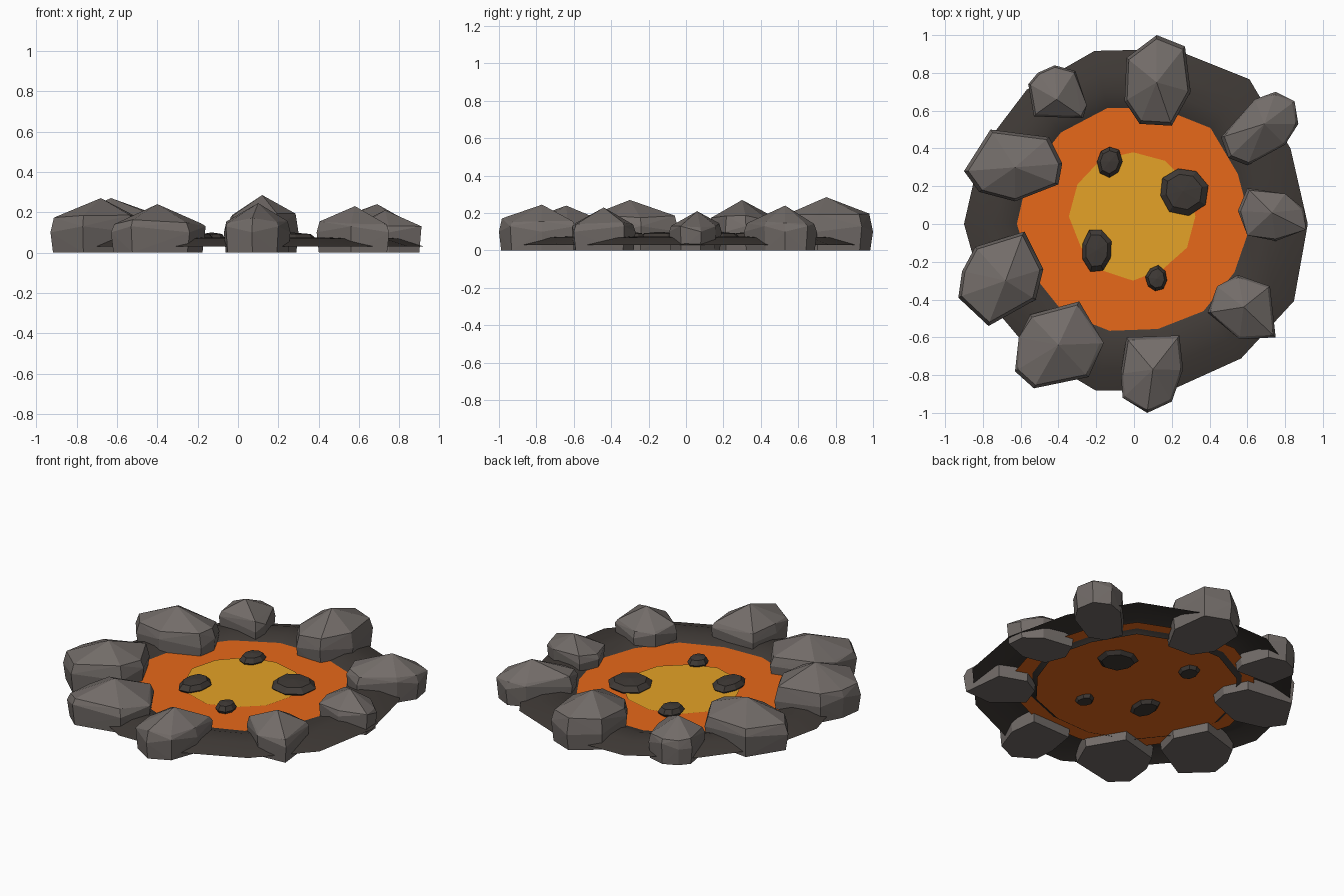
import bpy, bmesh, random
from math import sin, cos, tau
from mathutils import Vector

if "Cube" in bpy.data.objects:
    bpy.data.objects.remove(bpy.data.objects["Cube"])

random.seed(4)


def material(name, rgb):
    m = bpy.data.materials.new(name)
    m.diffuse_color = (*rgb, 1)
    m.use_nodes = True
    m.node_tree.nodes["Principled BSDF"].inputs["Base Color"].default_value = m.diffuse_color
    return m


ROCK = material("grey_rock", (0.17, 0.15, 0.14))
CRUST = material("dark_crust", (0.05, 0.042, 0.037))
LAVA = material("orange_lava", (0.8, 0.14, 0.01))
HOT = material("yellow_lava", (0.78, 0.36, 0.02))


def finish(name, bm, mat, smooth=False):
    bmesh.ops.recalc_face_normals(bm, faces=bm.faces)
    me = bpy.data.meshes.new(name)
    bm.to_mesh(me)
    bm.free()
    for p in me.polygons:
        p.use_smooth = smooth
    ob = bpy.data.objects.new(name, me)
    bpy.context.collection.objects.link(ob)
    me.materials.append(mat)
    return ob


def hull(name, points, mat):
    bm = bmesh.new()
    for p in points:
        bm.verts.new(p)
    res = bmesh.ops.convex_hull(bm, input=bm.verts)
    inside = {v for v in res["geom_interior"] if isinstance(v, bmesh.types.BMVert)}
    bmesh.ops.delete(bm, geom=list(inside), context='VERTS')
    finish(name, bm, mat)


def boulder(name, outline, apex, height):
    # steep sides, a sloping shoulder and a peaked cap
    c = sum((Vector(p) for p in outline), Vector((0, 0))) / len(outline)
    pts = []
    for i, p in enumerate(outline):
        d = Vector(p) - c
        pts.append((*(c + d * 0.94), 0))
        pts.append((*(c + d), 0.10 + 0.03 * (i % 2)))
        pts.append((*(c + d * 0.92), height * random.uniform(0.58, 0.70)))
    pts.append((*apex, height))
    hull(name, pts, ROCK)


def disc(name, radii, centre, z, mat):
    bm = bmesh.new()
    n = len(radii)
    bm.faces.new([bm.verts.new((centre[0] + r * cos(tau * i / n),
                                centre[1] + r * sin(tau * i / n), z))
                  for i, r in enumerate(radii)])
    bmesh.ops.recalc_face_normals(bm, faces=bm.faces)
    finish(name, bm, mat)


# crust rim: open arched ring, its inner edge dipping under the lava
outer = [.92, .92, .98, .95, .94, .91, .9, .9, .88, .87, .905, .90, .91, .94]
inner = [.62, .61, .65, .63, .63, .62, .62, .62, .60, .60, .58, .57, .59, .59]
bm = bmesh.new()
n = len(outer)
rows = []
for i in range(n):
    a, o, r = tau * i / n, outer[i], inner[i]
    prof = [(o, .03), (r + (o - r) * .62, .07), (r + (o - r) * .28, .075),
            (r, .05), (r - .03, .03)]
    rows.append([bm.verts.new((q * cos(a), q * sin(a), z)) for q, z in prof])
for i in range(n):
    a, b = rows[i], rows[(i + 1) % n]
    for k in range(4):
        bm.faces.new((a[k], b[k], b[k + 1], a[k + 1]))
finish("crust_rim", bm, CRUST, smooth=True)

# lava pool and hot centre
disc("lava_pool", [.71, .69, .72, .7, .71, .69, .7, .7, .68, .69, .67, .67, .68, .69],
     (0, 0), .05, LAVA)
disc("hot_centre", [.33, .34, .34, .34, .345, .34, .34, .32, .33, .34, .32, .33],
     (-.005, .04), .056, HOT)

# boulders around the edge
boulder("boulder_right", [(.55, .07), (.6, -.06), (.75, -.09), (.91, -.03), (.9, .08),
                          (.8, .16), (.6, .19)], (.73, .06), .21)
boulder("boulder_back_right", [(.46, .46), (.5, .35), (.6, .31), (.8, .42), (.87, .53),
                               (.85, .65), (.75, .7), (.64, .66)], (.69, .53), .24)
boulder("boulder_back", [(.12, 1.0), (.27, .94), (.3, .7), (.2, .52), (.03, .53),
                         (-.05, .65), (-.04, .88)], (.12, .75), .285)
boulder("boulder_back_left", [(-.56, .74), (-.53, .57), (-.27, .56), (-.25, .63),
                              (-.31, .81), (-.42, .84), (-.51, .8)], (-.41, .66), .235)
boulder("boulder_left_back", [(-.9, .28), (-.76, .5), (-.45, .46), (-.38, .32),
                              (-.4, .21), (-.63, .12), (-.82, .17)], (-.63, .3), .27)
boulder("boulder_left_front", [(-.58, -.04), (-.48, -.24), (-.52, -.4), (-.77, -.54),
                               (-.93, -.39), (-.91, -.25), (-.84, -.12)], (-.68, -.3), .27)
boulder("boulder_front_left", [(-.29, -.41), (-.16, -.63), (-.24, -.81), (-.53, -.87),
                               (-.63, -.78), (-.61, -.6), (-.55, -.48)], (-.4, -.64), .24)
boulder("boulder_front", [(-.04, -.6), (.24, -.59), (.26, -.77), (.2, -.94),
                          (.07, -1.0), (-.06, -.92), (-.07, -.79)], (.1, -.77), .245)
boulder("boulder_front_right", [(.55, -.27), (.72, -.33), (.75, -.6), (.56, -.61),
                                (.39, -.47), (.44, -.33)], (.58, -.44), .23)

# small crust stones floating on the lava
for i, (x, y, rx, ry) in enumerate([(-.13, .33, .07, .085), (.26, .175, .135, .13),
                                    (-.2, -.14, .085, .115), (.12, -.29, .06, .07)]):
    pts = []
    for k in range(8):
        a, s = tau * k / 8 + i, random.uniform(.9, 1.05)
        for f, z in ((.7, .03), (1, .065), (.75, .092)):
            pts.append((x + rx * s * f * cos(a), y + ry * s * f * sin(a), z))
    pts.append((x, y, .1))
    hull(f"floating_stone_{i + 1}", pts, CRUST)
